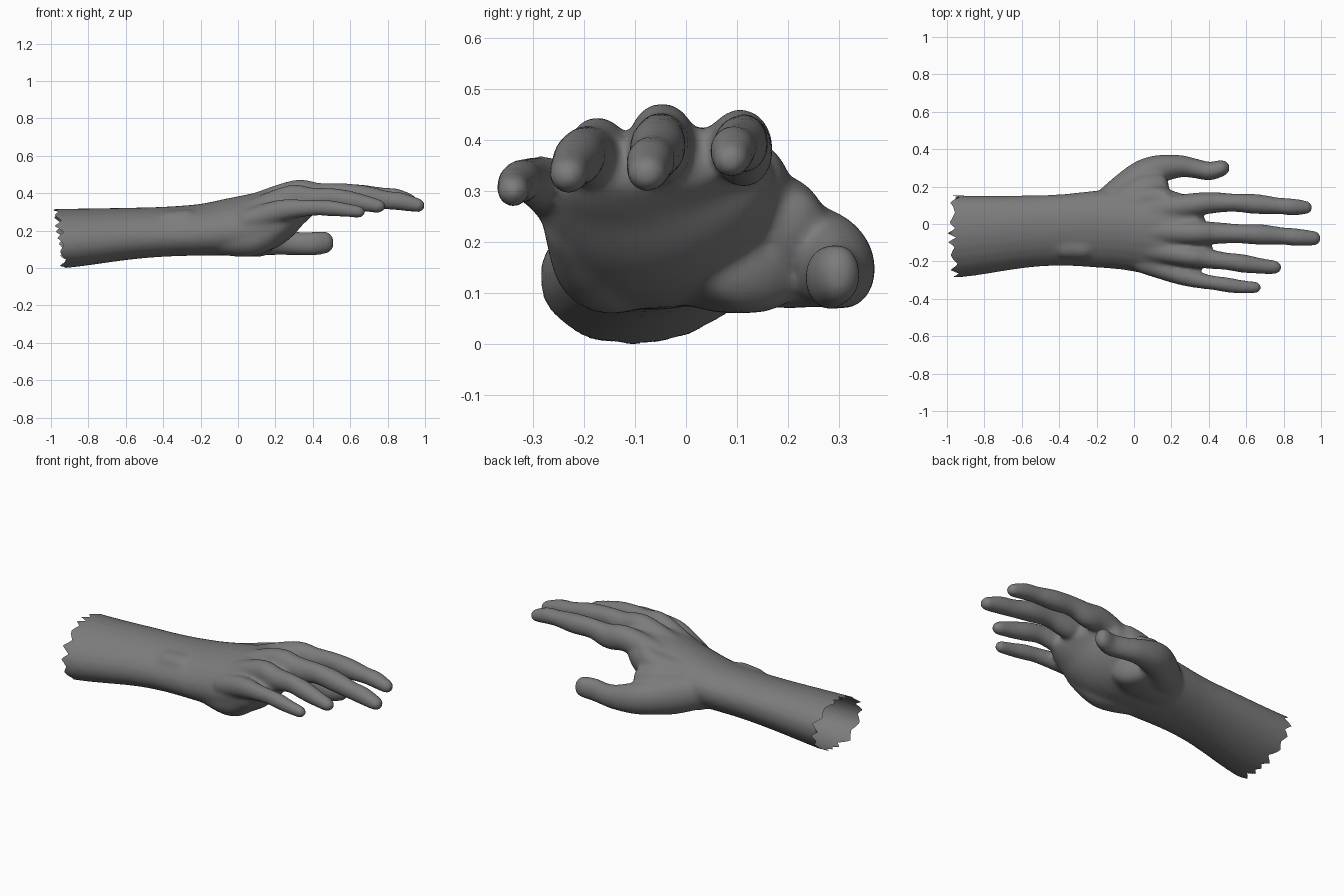
import bpy, bmesh, math
from mathutils import Vector

cube = bpy.data.objects.get("Cube")
if cube:
    bpy.data.objects.remove(cube, do_unlink=True)

SIDES = 24
STEPS = 5


def catmull(a, b, c, d, t):
    """Smooth interpolation between stations b and c."""
    return [0.5 * (2 * q + (r - p) * t + (2 * p - 5 * q + 4 * r - s) * t * t
                   + (3 * q - p - 3 * r + s) * t ** 3)
            for p, q, r, s in zip(a, b, c, d)]


def loft(bm, stations, tilt=0.0, start_cap=1.0, end_cap=1.0):
    """Closed rounded tube through stations of (x, y, z, half width, half height)."""
    ends = [stations[0]] + list(stations) + [stations[-1]]
    path = []
    for i in range(len(stations) - 1):
        path += [catmull(*ends[i:i + 4], k / STEPS) for k in range(STEPS)]
    path.append(list(stations[-1]))

    centres = [Vector(p[:3]) for p in path]
    last = len(path) - 1
    rings = []
    for i, p in enumerate(path):
        tangent = (centres[min(i + 1, last)] - centres[max(i - 1, 0)]).normalized()
        rings.append((centres[i], tangent, p[3], p[4]))

    # rounded ends
    def cap(ring, sign, amount):
        centre, tangent, w, h = ring
        reach = min(w, h) * amount * sign
        return [(centre + tangent * reach * math.sin(math.radians(a)), tangent,
                 w * math.cos(math.radians(a)), h * math.cos(math.radians(a)))
                for a in (25, 50, 70, 84)]

    rings = cap(rings[0], -1, start_cap)[::-1] + rings + cap(rings[-1], 1, end_cap)
    loops = []
    for centre, tangent, w, h in rings:
        side = Vector((0, 0, 1)).cross(tangent).normalized()
        up = tangent.cross(side)
        loop = []
        for k in range(SIDES):
            a = math.tau * k / SIDES
            shift = side * w * math.cos(a)
            loop.append(bm.verts.new(centre + shift + up * (h * math.sin(a) + tilt * shift.y)))
        loops.append(loop)
    for low, high in zip(loops, loops[1:]):
        for k in range(SIDES):
            n = (k + 1) % SIDES
            bm.faces.new((low[k], low[n], high[n], high[k]))
    bm.faces.new(loops[0][::-1])
    bm.faces.new(loops[-1])


bm = bmesh.new()

# forearm, wrist and palm: x, then y range, then z range
extents = [(-1.08, -.3, .155, -.01, .315), (-.9, -.285, .15, .005, .315),
           (-.6, -.24, .15, .045, .32), (-.4, -.228, .155, .062, .325),
           (-.2, -.238, .175, .068, .34), (-.05, -.25, .18, .068, .37),
           (.1, -.275, .18, .08, .40), (.2, -.285, .175, .135, .425),
           (.29, -.265, .16, .225, .43), (.36, -.215, .14, .295, .425)]
body = [(x, (a + b) / 2, (c + d) / 2, (b - a) / 2, (d - c) / 2)
        for x, a, b, c, d in extents]
loft(bm, body, tilt=0.13, start_cap=0.2, end_cap=0.4)

# index finger with its hand bone
loft(bm, [(.05, .06, .31, .07, .065), (.3, .098, .385, .063, .072),
          (.42, .11, .378, .057, .072), (.53, .11, .395, .049, .057),
          (.65, .103, .39, .054, .057), (.77, .093, .385, .045, .046),
          (.84, .088, .38, .046, .046), (.915, .084, .361, .038, .037)])
# middle finger
loft(bm, [(.05, -.04, .32, .07, .065), (.3, -.05, .4, .064, .07),
          (.42, -.052, .383, .06, .073), (.55, -.055, .395, .052, .059),
          (.67, -.06, .384, .056, .058), (.79, -.068, .363, .047, .05),
          (.87, -.075, .355, .048, .049), (.96, -.08, .334, .04, .038)])
# ring finger
loft(bm, [(.05, -.13, .29, .07, .065), (.27, -.172, .375, .058, .067),
          (.38, -.188, .367, .054, .065), (.49, -.203, .375, .047, .053),
          (.58, -.215, .363, .05, .053), (.67, -.228, .346, .043, .046),
          (.75, -.235, .33, .038, .037)])
# little finger
loft(bm, [(.05, -.2, .25, .07, .065), (.22, -.27, .305, .053, .06),
          (.32, -.3, .318, .045, .05), (.42, -.318, .322, .039, .043),
          (.5, -.33, .318, .041, .043), (.57, -.34, .31, .037, .038),
          (.645, -.343, .3, .033, .033)])
# thumb
loft(bm, [(-.16, .09, .2, .085, .1), (-.04, .175, .18, .1, .11),
          (.05, .25, .17, .092, .1), (.13, .289, .155, .077, .088),
          (.24, .305, .138, .061, .07), (.32, .294, .13, .053, .063),
          (.4, .279, .13, .05, .064), (.465, .295, .137, .045, .061)])
# web of skin between thumb and index finger
loft(bm, [(-.08, .09, .25, .09, .09), (.04, .17, .245, .09, .09),
          (.13, .205, .22, .07, .085)], end_cap=0.7)
loft(bm, [(-.05, .08, .28, .09, .07), (.08, .135, .3, .07, .075),
          (.17, .135, .31, .055, .09)], end_cap=0.7)
# pads at the heel of the palm
loft(bm, [(-.14, .04, .16, .12, .085), (.02, .08, .15, .14, .09),
          (.12, .13, .148, .12, .088)], end_cap=0.7)
loft(bm, [(-.1, -.12, .16, .1, .09), (.08, -.16, .162, .105, .1),
          (.2, -.205, .235, .08, .085)])
# wrist knob
loft(bm, [(-.38, -.12, .246, .07, .06), (-.27, -.125, .25, .07, .064)])

bmesh.ops.recalc_face_normals(bm, faces=bm.faces)
raw = bpy.data.meshes.new("hand_and_forearm")
bm.to_mesh(raw)
bm.free()
hand = bpy.data.objects.new("hand_and_forearm", raw)
bpy.context.scene.collection.objects.link(hand)

# fuse the parts into one skin and soften the joins
remesh = hand.modifiers.new("fuse", "REMESH")
remesh.mode = "VOXEL"
remesh.voxel_size = 0.009
smooth = hand.modifiers.new("soften", "SMOOTH")
smooth.factor = 0.5
smooth.iterations = 24
skin = bpy.data.meshes.new_from_object(hand.evaluated_get(bpy.context.evaluated_depsgraph_get()))
hand.modifiers.clear()
hand.data = skin


# torn, open end of the forearm
def torn_edge(co):
    angle = math.atan2(co.z - 0.16, co.y + 0.065)
    phase = angle / math.tau * 15 + 0.2 * math.sin(angle * 4)
    tooth = abs((phase % 1) * 2 - 1)
    size = 0.035 + 0.014 * math.sin(angle * 5)
    return -0.952 - 0.026 * math.sin(angle) + size * (tooth - 0.5)


bm = bmesh.new()
bm.from_mesh(skin)
bmesh.ops.delete(bm, geom=[v for v in bm.verts if v.co.x < torn_edge(v.co)], context="VERTS")
for v in bm.verts:
    if v.is_boundary:
        v.co.x = torn_edge(v.co)

# stand on the ground, centred
for axis, keep in (("x", 0.5), ("y", 0.5), ("z", 0.0)):
    values = [getattr(v.co, axis) for v in bm.verts]
    low, high = min(values), max(values)
    origin = low + (high - low) * keep
    for v in bm.verts:
        setattr(v.co, axis, getattr(v.co, axis) - origin)
for f in bm.faces:
    f.smooth = True
bm.to_mesh(skin)
bm.free()

# plain grey skin
grey = bpy.data.materials.new("grey_skin")
grey.use_nodes = True
colour = (0.2, 0.2, 0.2, 1)
grey.diffuse_color = colour
grey.node_tree.nodes["Principled BSDF"].inputs["Base Color"].default_value = colour
skin.materials.clear()
skin.materials.append(grey)
